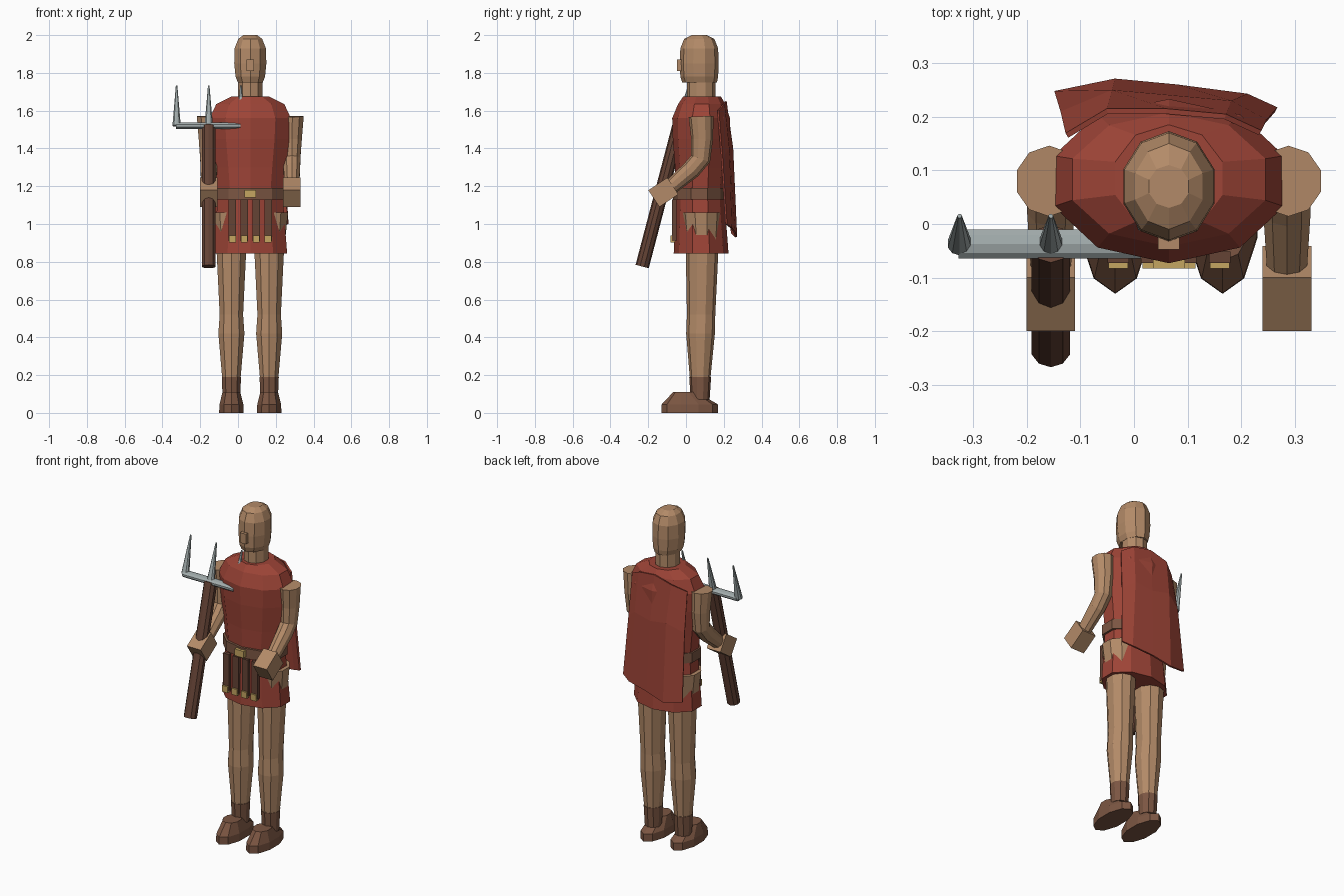
import bpy
import math
from mathutils import Vector

cube = bpy.data.objects.get("Cube")
if cube:
    bpy.data.objects.remove(cube, do_unlink=True)


def material(name, rgb):
    m = bpy.data.materials.new(name)
    m.use_nodes = True
    m.diffuse_color = (*rgb, 1)
    m.node_tree.nodes["Principled BSDF"].inputs["Base Color"].default_value = (*rgb, 1)
    return m


skin = material("skin", (0.45, 0.255, 0.138))
red = material("red_cloth", (0.34, 0.058, 0.038))
leather = material("leather", (0.2, 0.093, 0.055))
wood = material("dark_wood", (0.13, 0.056, 0.036))
brass = material("brass", (0.56, 0.38, 0.12))
steel = material("steel", (0.36, 0.41, 0.41))

X, Y, Z = Vector((1, 0, 0)), Vector((0, 1, 0)), Vector((0, 0, 1))
MID = 0.065     # centre line of the body
SIDES = 10


def add_mesh(name, verts, faces, mat):
    mesh = bpy.data.meshes.new(name)
    mesh.from_pydata(verts, [], faces)
    mesh.materials.append(mat)
    obj = bpy.data.objects.new(name, mesh)
    bpy.context.collection.objects.link(obj)
    return obj


def loft(name, mat, rings, upright=False, side=X):
    """Capped ten-sided skin through rings of (centre, half width, half depth)."""
    verts, faces = [], []
    centres = [Vector(r[0]) for r in rings]
    for i, (c, w, d) in enumerate(rings):
        axis = Z if upright else (centres[min(i + 1, len(rings) - 1)] - centres[max(i - 1, 0)]).normalized()
        depth = axis.cross(side)
        for k in range(SIDES):
            a = math.tau * k / SIDES
            verts.append(centres[i] + side * (w / math.cos(math.pi / SIDES) * math.sin(a))
                         - depth * (d * math.cos(a)))
    for i in range(len(rings) - 1):
        for k in range(SIDES):
            n = (k + 1) % SIDES
            a, b = i * SIDES, (i + 1) * SIDES
            faces.append((a + k, a + n, b + n, b + k))
    faces.append(tuple(reversed(range(SIDES))))
    faces.append(tuple(range(len(verts) - SIDES, len(verts))))
    return add_mesh(name, verts, faces, mat)


def column(name, mat, x, rows):
    """Upright loft from rows of (z, y centre, half width, half depth)."""
    return loft(name, mat, [((x, y, z), w, d) for z, y, w, d in rows], upright=True)


def box(name, mat, centre, size, tilt=0):
    bpy.ops.mesh.primitive_cube_add(size=1, location=centre, rotation=(tilt, 0, 0))
    obj = bpy.context.object
    obj.name, obj.scale = name, size
    obj.data.materials.append(mat)
    return obj


# Head and neck
column("neck", skin, MID, [(1.62, 0.08, 0.065, 0.075), (1.8, 0.08, 0.065, 0.075)])
column("head", skin, MID, [(1.75, 0.072, 0.066, 0.092), (1.78, 0.07, 0.078, 0.1),
                           (1.85, 0.07, 0.085, 0.103), (1.93, 0.07, 0.083, 0.1),
                           (1.98, 0.07, 0.063, 0.08), (2.0, 0.07, 0.037, 0.04)])
box("nose", skin, (MID, -0.03, 1.84), (0.04, 0.035, 0.06))

# Tunic, belt and skirt
column("tunic", red, MID, [(1.17, 0.075, 0.173, 0.128), (1.3, 0.078, 0.188, 0.136),
                           (1.45, 0.08, 0.208, 0.15), (1.56, 0.08, 0.215, 0.153),
                           (1.635, 0.083, 0.18, 0.125), (1.675, 0.085, 0.1, 0.1)])
column("belt", leather, MID, [(1.13, 0.07, 0.185, 0.138), (1.19, 0.07, 0.185, 0.138)])
column("skirt", red, MID, [(0.845, 0.08, 0.195, 0.145), (1.14, 0.075, 0.172, 0.128)])
box("belt_buckle", brass, (MID, -0.07, 1.16), (0.06, 0.025, 0.04))

# Hanging straps with metal ends
for i in range(4):
    x = MID + (i - 1.5) * 0.063
    box(f"strap_{i + 1}", wood, (x, -0.062, 1.02), (0.04, 0.022, 0.22))
    box(f"strap_end_{i + 1}", brass, (x, -0.07, 0.92), (0.036, 0.026, 0.038))

# Limbs, mirrored about the body centre line
for label, s in (("left", 1), ("right", -1)):
    leg_x, arm_x = MID + s * 0.1, MID + s * 0.22
    column(f"{label}_leg", skin, leg_x, [
        (0.15, 0.075, 0.045, 0.05), (0.2, 0.075, 0.05, 0.056), (0.42, 0.077, 0.069, 0.076),
        (0.52, 0.08, 0.062, 0.075), (0.85, 0.085, 0.078, 0.086), (1.06, 0.08, 0.1, 0.105)])
    column(f"{label}_boot_cuff", leather, leg_x, [(0.07, 0.075, 0.046, 0.05),
                                                  (0.19, 0.075, 0.051, 0.058)])
    column(f"{label}_boot", leather, leg_x, [
        (0, 0.02, 0.065, 0.15), (0.045, 0.02, 0.063, 0.149), (0.11, -0.005, 0.047, 0.063)])
    loft(f"{label}_upper_arm", skin, [
        ((arm_x + s * 0.003, 0.08, 1.57), 0.06, 0.066), ((arm_x, 0.085, 1.45), 0.053, 0.058),
        ((arm_x, 0.077, 1.345), 0.045, 0.053), ((arm_x, 0.03, 1.29), 0.044, 0.05),
        ((arm_x, -0.08, 1.195), 0.037, 0.04)])
    box(f"{label}_hand", skin, (arm_x, -0.12, 1.168), (0.091, 0.12, 0.106), math.atan2(0.55, 0.83))

# Cape: hanging rows from shoulders to a ragged hem
top = [(0.235, 0.17, 1.6), (0.17, 0.2, 1.635), (0.06, 0.21, 1.65), (-0.05, 0.21, 1.62), (-0.125, 0.165, 1.58)]
middle = [(0.245, 0.19, 1.35), (0.18, 0.225, 1.4), (0.07, 0.235, 1.38), (-0.04, 0.245, 1.4), (-0.135, 0.205, 1.35)]
hem = [(0.265, 0.213, 1.0), (0.21, 0.238, 0.98), (0.08, 0.255, 0.96), (-0.035, 0.266, 0.93), (-0.147, 0.243, 0.95)]
n = len(top)
cape = add_mesh("cape", top + middle + hem,
                [(r * n + c, r * n + c + 1, (r + 1) * n + c + 1, (r + 1) * n + c)
                 for r in range(2) for c in range(n - 1)], red)
thickness = cape.modifiers.new("thickness", "SOLIDIFY")
thickness.thickness, thickness.offset = 0.01, 0

# Trident leaning back along its shaft
tri_x = MID - 0.22
head_centre = Vector((tri_x, -0.037, 1.52))
loft("trident_shaft", wood, [((tri_x, -0.232, 0.775), 0.036, 0.036), (head_centre, 0.036, 0.036)])
loft("trident_crossbar", steel, [(head_centre - X * 0.172, 0.027, 0.018),
                                 (head_centre + X * 0.168, 0.027, 0.018)], side=Y)
for i, label in enumerate(("outer", "middle", "inner")):
    base = head_centre + X * (i - 1) * 0.17
    loft(f"trident_{label}_prong", steel, [(base, 0.022, 0.022),
                                           (base + Vector((0, 0.052, 0.213)), 0.004, 0.004)])
